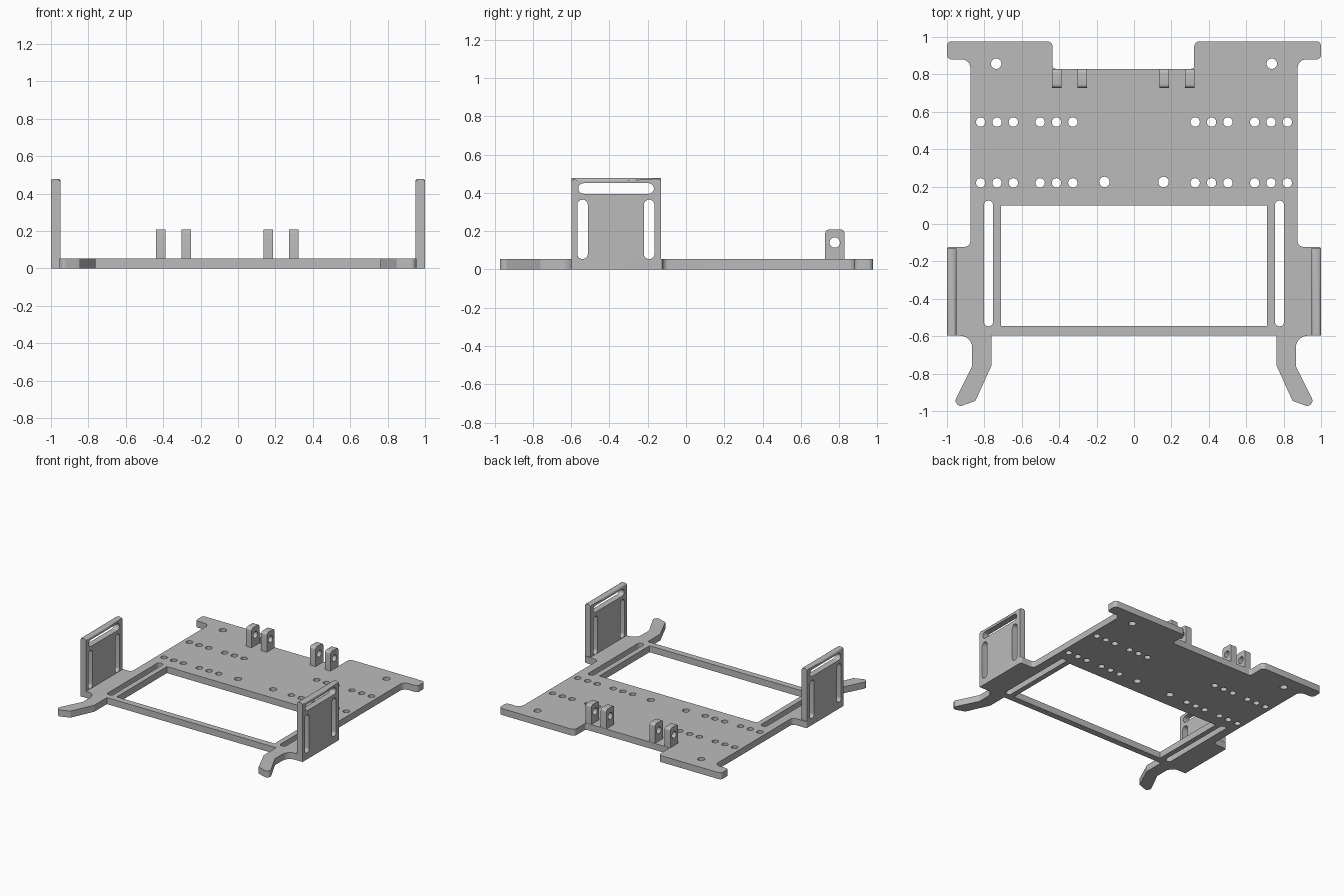
import bpy, bmesh
from math import pi, sin, cos
from mathutils import Matrix, Vector

cube = bpy.data.objects.get("Cube")
if cube:
    bpy.data.objects.remove(cube, do_unlink=True)

GREY = (0.5, 0.5, 0.5, 1)
grey = bpy.data.materials.new("plain grey")
grey.use_nodes = True
grey.diffuse_color = GREY
grey.node_tree.nodes["Principled BSDF"].inputs["Base Color"].default_value = GREY

THICK = 0.053
Z_UP = Matrix.Identity(4)
# profile plane (a, b) becomes (y, z), depth becomes x
SIDEWAYS = Matrix(((0, 0, 1, 0), (1, 0, 0, 0), (0, 1, 0, 0), (0, 0, 0, 1)))


def rounded(corners, steps=6):
    """Closed outline from (x, y, radius) corners."""
    out = []
    n = len(corners)
    for i, (x, y, r) in enumerate(corners):
        p = Vector((x, y))
        if r == 0:
            out.append(p)
            continue
        u = (Vector(corners[i - 1][:2]) - p).normalized()
        v = (Vector(corners[(i + 1) % n][:2]) - p).normalized()
        half = u.angle(v) / 2
        centre = p + (u + v).normalized() * (r / sin(half))
        reach = r * cos(half) / sin(half)
        a, b = p + u * reach - centre, p + v * reach - centre
        sweep = a.angle_signed(b)
        for k in range(steps + 1):
            t = -sweep * k / steps
            out.append(centre + Matrix.Rotation(t, 2) @ a)
    return out


def circle(x, y, r, n=24):
    return [Vector((x + r * cos(2 * pi * k / n), y + r * sin(2 * pi * k / n))) for k in range(n)]


def box(x0, x1, y0, y1, r=0.0):
    return rounded([(x0, y0, r), (x1, y0, r), (x1, y1, r), (x0, y1, r)], 8)


def slab(name, loops, start, depth, frame, round_top=0.0):
    """Extrude an outline with holes into a solid."""
    curve = bpy.data.curves.new(name, 'CURVE')
    curve.dimensions = '2D'
    curve.fill_mode = 'BOTH'
    curve.extrude = depth / 2
    for loop in loops:
        s = curve.splines.new('POLY')
        s.points.add(len(loop) - 1)
        for point, co in zip(s.points, loop):
            point.co = (co.x, co.y, 0, 1)
        s.use_cyclic_u = True
    temp = bpy.data.objects.new(name + " curve", curve)
    bpy.context.collection.objects.link(temp)
    bpy.context.view_layer.update()
    mesh = bpy.data.meshes.new_from_object(temp.evaluated_get(bpy.context.evaluated_depsgraph_get()))
    bpy.data.objects.remove(temp, do_unlink=True)
    bpy.data.curves.remove(curve)
    mesh.name = name
    bm = bmesh.new()
    bm.from_mesh(mesh)
    bmesh.ops.remove_doubles(bm, verts=bm.verts, dist=0.0001)
    bmesh.ops.transform(bm, verts=bm.verts, matrix=frame @ Matrix.Translation((0, 0, start + depth / 2)))
    if round_top:
        top = max(v.co.z for v in bm.verts)
        edges = [e for e in bm.edges if all(v.co.z > top - 0.001 for v in e.verts)
                 and abs(e.verts[0].co.x - e.verts[1].co.x) < 0.001]
        bmesh.ops.bevel(bm, geom=edges, offset=round_top, segments=4, profile=0.5, affect='EDGES')
    bmesh.ops.recalc_face_normals(bm, faces=bm.faces)
    bm.to_mesh(mesh)
    bm.free()
    mesh.materials.clear()
    mesh.materials.append(grey)
    obj = bpy.data.objects.new(name, mesh)
    bpy.context.collection.objects.link(obj)
    bpy.ops.object.select_all(action='DESELECT')
    obj.select_set(True)
    bpy.context.view_layer.objects.active = obj
    bpy.ops.object.shade_smooth_by_angle(angle=0.6)
    return obj


# Base plate outline: one side from rear notch round to the front leg
def side(notch):
    return [
        (notch, 0.83, 0.015), (notch, 0.977, 0.03), (1, 0.977, 0.025), (1, 0.88, 0.025),
        (0.875, 0.88, 0.045), (0.875, -0.122, 0.03), (1, -0.122, 0.012), (1, -0.597, 0),
        (0.865, -0.597, 0.065), (0.865, -0.76, 0.02), (0.958, -0.947, 0.022),
        (0.935, -0.977, 0.022), (0.848, -0.946, 0.006), (0.762, -0.757, 0.01), (0.762, -0.597, 0),
    ]


right_half = [(-x, y, r) for x, y, r in reversed(side(0.435))]
loops = [rounded(side(0.322) + right_half), box(-0.71, 0.71, -0.545, 0.1)]

# Holes and long slots, mirrored across the middle
for s in (-1, 1):
    lo, hi = sorted((s * 0.803, s * 0.753))
    loops.append(box(lo, hi, -0.547, 0.125, 0.0245))
    loops.append(circle(s * 0.737, 0.857, 0.028))
    loops.append(circle(s * 0.158, 0.225, 0.028))
    for y in (0.545, 0.22):
        for first in (0.327, 0.645):
            for k in range(3):
                loops.append(circle(s * (first + k * 0.0875), y, 0.025))
slab("base_plate", loops, 0, THICK, Z_UP)

# Upright side walls with three strap slots each
wall = [
    box(-0.597, -0.13, THICK, 0.477),
    box(-0.562, -0.168, 0.395, 0.45, 0.027),
    box(-0.568, -0.513, THICK + 0.001, 0.364, 0.027),
    box(-0.22, -0.165, THICK + 0.001, 0.364, 0.027),
]
slab("left_wall", wall, 0.95, 0.05, SIDEWAYS, 0.012)
slab("right_wall", wall, -1, 0.05, SIDEWAYS, 0.012)

# Rear hinge lugs with pin holes
lug = [
    rounded([(0.727, THICK, 0), (0.828, THICK, 0), (0.828, 0.208, 0.02), (0.727, 0.208, 0.02)]),
    circle(0.777, 0.14, 0.027),
]
for i, x in enumerate((-0.438, -0.301, 0.137, 0.273)):
    slab(f"hinge_lug_{i + 1}", lug, x, 0.051, SIDEWAYS)
